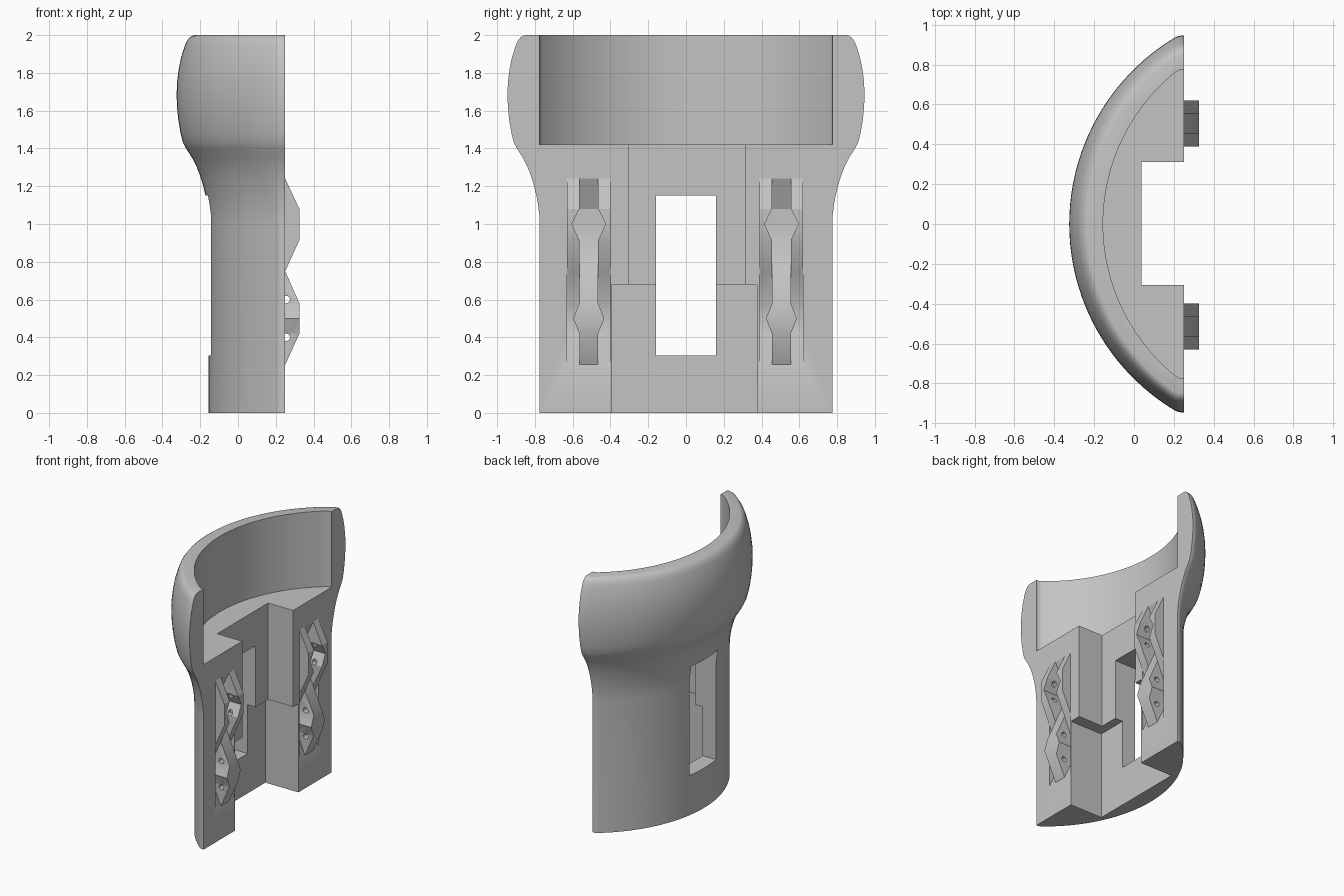
import bpy, bmesh, math
from mathutils import Matrix

if "Cube" in bpy.data.objects:
    bpy.data.objects.remove(bpy.data.objects["Cube"], do_unlink=True)

grey = bpy.data.materials.new("plain grey")
grey.use_nodes = True
grey.diffuse_color = (0.55, 0.55, 0.55, 1)
grey.node_tree.nodes["Principled BSDF"].inputs["Base Color"].default_value = grey.diffuse_color

FACE = 0.25  # x of the flat mating face


def finish(name, bm):
    bmesh.ops.recalc_face_normals(bm, faces=bm.faces)
    mesh = bpy.data.meshes.new(name)
    bm.to_mesh(mesh)
    bm.free()
    obj = bpy.data.objects.new(name, mesh)
    bpy.context.collection.objects.link(obj)
    mesh.materials.append(grey)
    return obj


def loft(name, rings):
    """Closed solid through matching rings of points."""
    bm = bmesh.new()
    rows = [[bm.verts.new(p) for p in ring] for ring in rings]
    n = len(rows[0])
    for low, high in zip(rows, rows[1:]):
        for i in range(n):
            j = (i + 1) % n
            bm.faces.new((low[i], low[j], high[j], high[i]))
    bm.faces.new(rows[0][::-1])
    bm.faces.new(rows[-1])
    return finish(name, bm)


def strip(name, y, levels):
    """Column of rectangles; each level is z, inner x, outer x, half width."""
    return loft(name, [[(a, y - w, z), (b, y - w, z), (b, y + w, z), (a, y + w, z)]
                       for z, a, b, w in levels])


def box(name, x0, x1, y0, y1, z0, z1):
    w = (y1 - y0) / 2
    return strip(name, (y0 + y1) / 2, [(z0, x0, x1, w), (z1, x0, x1, w)])


def combine(target, tool, operation="DIFFERENCE"):
    mod = target.modifiers.new("combine", "BOOLEAN")
    mod.operation, mod.solver, mod.object = operation, "EXACT", tool
    bpy.ops.object.select_all(action="DESELECT")
    bpy.context.view_layer.objects.active = target
    target.select_set(True)
    bpy.ops.object.modifier_apply(modifier=mod.name)
    bpy.data.objects.remove(tool, do_unlink=True)


def plan(d, end=FACE):
    """Bowed outline grown outward by d, with rounded ends."""
    h, R = 0.775 + d, 0.98 + 0.65 * d
    c, xf = R - 0.155 - d, FACE - 0.005
    r = (R * R - h * h - (c - xf) ** 2) / (2 * (R - h))
    turn = math.pi - math.atan2(h - r, c - xf)
    half = [(end, h)]
    for i in range(9):
        t = math.pi / 2 + (turn - math.pi / 2) * i / 8
        half.append((xf + r * math.cos(t), h - r + r * math.sin(t)))
    for i in range(1, 25):
        t = turn + (math.pi - turn) * i / 24
        half.append((c + R * math.cos(t), R * math.sin(t)))
    return half + [(x, -y) for x, y in half[-2::-1]]


# Curved shell with a bulging collar
profile = [(0, 0), (1.0, 0), (1.05, .002), (1.1, .008), (1.15, .017), (1.2, .029),
           (1.25, .044), (1.3, .063), (1.35, .088), (1.4, .12), (1.43, .136),
           (1.48, .149), (1.55, .161), (1.62, .168), (1.68, .17), (1.75, .168),
           (1.82, .159), (1.88, .147), (1.94, .128), (1.965, .118), (1.985, .104),
           (1.996, .089), (2, .075)]
body = loft("shell_body", [[(x, y, z) for x, y in plan(d)] for z, d in profile])

# Open cup, stepped channel and window
combine(body, loft("cup_cutter", [[(x, y, z) for x, y in plan(0, 0.5)] for z in (1.42, 2.2)]))
combine(body, box("upper_channel_cutter", 0.037, 0.5, -0.305, 0.312, 0.5, 1.6))
combine(body, box("lower_channel_cutter", -0.03, 0.5, -0.395, 0.375, -0.2, 0.68))
combine(body, box("window_cutter", -0.5, 0.3, -0.16, 0.16, 0.305, 1.15))

# Interlocking zigzag latches on both sides of the channel
HIGH, DEEP = 0.325, 0.175
WIDE, SLIM = 0.115, 0.05


def pin_holes(target, y, heights):
    for z in heights:
        bm = bmesh.new()
        bmesh.ops.create_cone(bm, cap_ends=True, segments=16, radius1=0.02,
                              radius2=0.02, depth=0.17,
                              matrix=Matrix.Translation((0.255, y, z))
                              @ Matrix.Rotation(math.pi / 2, 4, "X"))
        combine(target, finish("pin_cutter", bm))


parts = [body]
for side, y in (("right", -0.515), ("left", 0.505)):
    upper = (1.24, 1.08, 0.915, 0.75)
    lower = (0.75, 0.58, 0.42, 0.255)
    out = (FACE, HIGH, HIGH, FACE)
    deep = (FACE, DEEP, DEEP, FACE)
    combine(body, strip("latch_boss", y, [(z, 0.2, x, WIDE) for z, x in zip(upper, out)]), "UNION")
    combine(body, strip("pocket_cutter", y, [(z, x, 0.5, WIDE) for z, x in zip(lower, deep)]))
    slot = [(z, x, 0.5, SLIM) for z, x in zip(upper, deep)]
    slot.insert(2, (1.0, DEEP, 0.5, 0.09))
    combine(body, strip("slot_cutter", y, slot))
    pin_holes(body, y, (1.06, 0.93))
    tongue = [(z, 0.17, x, SLIM) for z, x in zip(lower, out)]
    tongue.insert(2, (0.5, 0.17, HIGH, 0.082))
    rib = strip(side + "_latch_tongue", y, tongue)
    pin_holes(rib, y, (0.6, 0.4))
    parts.append(rib)

# Smooth curves, crisp edges
bpy.ops.object.select_all(action="DESELECT")
for obj in parts:
    obj.select_set(True)
bpy.context.view_layer.objects.active = body
bpy.ops.object.shade_smooth_by_angle(angle=math.radians(25))
